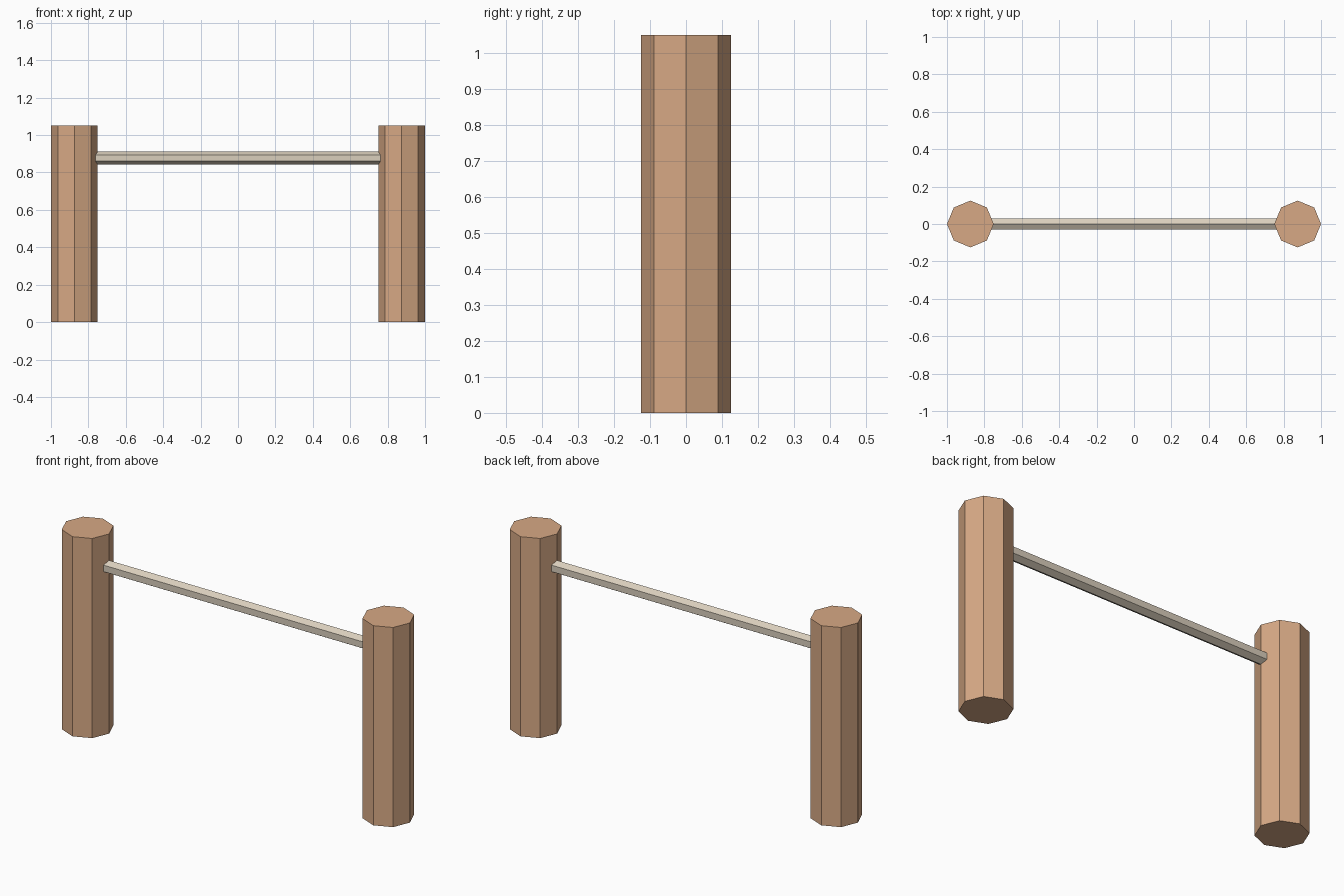
import bpy, math

if "Cube" in bpy.data.objects:
    bpy.data.objects.remove(bpy.data.objects["Cube"])

def material(name, color):
    m = bpy.data.materials.new(name)
    m.diffuse_color = (*color, 1)
    m.use_nodes = True
    m.node_tree.nodes["Principled BSDF"].inputs["Base Color"].default_value = m.diffuse_color
    return m

wood = material("post wood", (0.68, 0.397, 0.235))
pale = material("pale rail", (0.70, 0.62, 0.505))

def prism(name, sides, radius, length, loc, mat, rot=(0, 0, 0)):
    bpy.ops.mesh.primitive_cylinder_add(vertices=sides, radius=radius, depth=length,
                                        location=loc, rotation=rot)
    ob = bpy.context.object
    ob.name = name
    ob.data.materials.append(mat)
    return ob

# Octagonal posts with corners on the x and y axes
for side, label in ((-1, "left"), (1, "right")):
    prism(label + "_post", 8, 0.125, 1.05, (side * 0.875, 0, 0.525), wood)

# Hexagonal rail, ridge upward, ends buried in the posts
prism("rail", 6, 0.034, 1.62, (0, 0, 0.877), pale,
      (math.pi / 2, 0, math.pi / 2))
# Turn so that a corner points straight up
rail = bpy.data.objects["rail"]
top = max((rail.rotation_euler.to_matrix() @ v.co).z for v in rail.data.vertices)
if top < 0.033:
    for v in rail.data.vertices:
        v.co.x, v.co.y = v.co.y, -v.co.x
